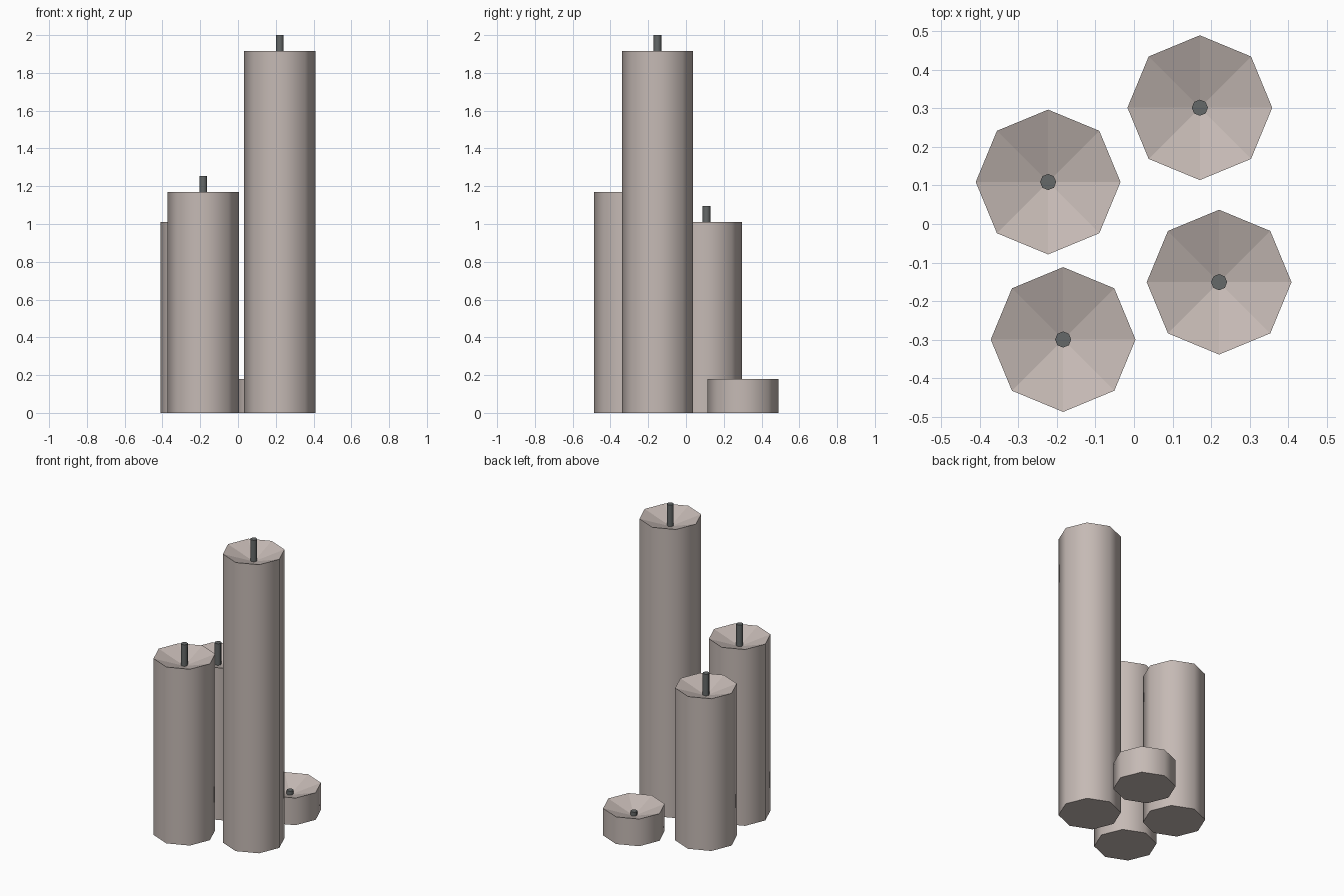
import bpy, bmesh, math

if "Cube" in bpy.data.objects:
    bpy.data.objects.remove(bpy.data.objects["Cube"])

SIDES = 8
RADIUS = 0.188
DIP = 0.065        # depth of the melted hollow at the wick
WICK_RADIUS = 0.021
WICK_RISE = 0.085  # wick tip above the rim


def material(name, rgb):
    m = bpy.data.materials.new(name)
    m.diffuse_color = (*rgb, 1)
    m.use_nodes = True
    m.node_tree.nodes["Principled BSDF"].inputs["Base Color"].default_value = m.diffuse_color
    return m


wax = material("warm_grey_wax", (0.56, 0.49, 0.46))
char = material("charcoal_wick", (0.13, 0.14, 0.14))


def add_object(name, bm, mat, loc):
    bmesh.ops.recalc_face_normals(bm, faces=bm.faces)
    me = bpy.data.meshes.new(name)
    bm.to_mesh(me)
    bm.free()
    me.materials.append(mat)
    ob = bpy.data.objects.new(name, me)
    ob.location = loc
    bpy.context.collection.objects.link(ob)


def prism(radius, z0, z1):
    """Eight-sided column with smooth walls and flat caps."""
    bm = bmesh.new()
    bmesh.ops.create_cone(bm, cap_ends=True, segments=SIDES,
                          radius1=radius, radius2=radius, depth=z1 - z0)
    # turn so that a corner points along +x
    a = math.atan2(bm.verts[:][0].co.y, bm.verts[:][0].co.x)
    c, s = math.cos(-a), math.sin(-a)
    for v in bm.verts:
        x, y, z = v.co
        v.co = (x * c - y * s, x * s + y * c, z + (z0 + z1) / 2)
    bm.normal_update()
    for f in bm.faces:
        f.smooth = abs(f.normal.z) < 0.5
    return bm


def candle(label, x, y, height, wick_top):
    # wax body, with the top sunk to a point around the wick
    bm = prism(RADIUS, 0, height)
    top = max(bm.faces, key=lambda f: f.normal.z)
    poked = bmesh.ops.poke(bm, faces=[top])
    poked["verts"][0].co = (0, 0, height - DIP)
    for f in poked["faces"]:
        f.smooth = False
    add_object(label + "_candle", bm, wax, (x, y, 0))
    # wick, rooted slightly inside the wax
    add_object(label + "_wick",
               prism(WICK_RADIUS, height - DIP - 0.01, wick_top),
               char, (x, y, 0))


candle("tall", 0.221, -0.151, 1.915, 2.0)
candle("front", -0.184, -0.300, 1.17, 1.17 + WICK_RISE)
candle("middle", -0.223, 0.109, 1.01, 1.01 + WICK_RISE)
candle("short", 0.171, 0.302, 0.18, 0.148)  # burnt down wick
